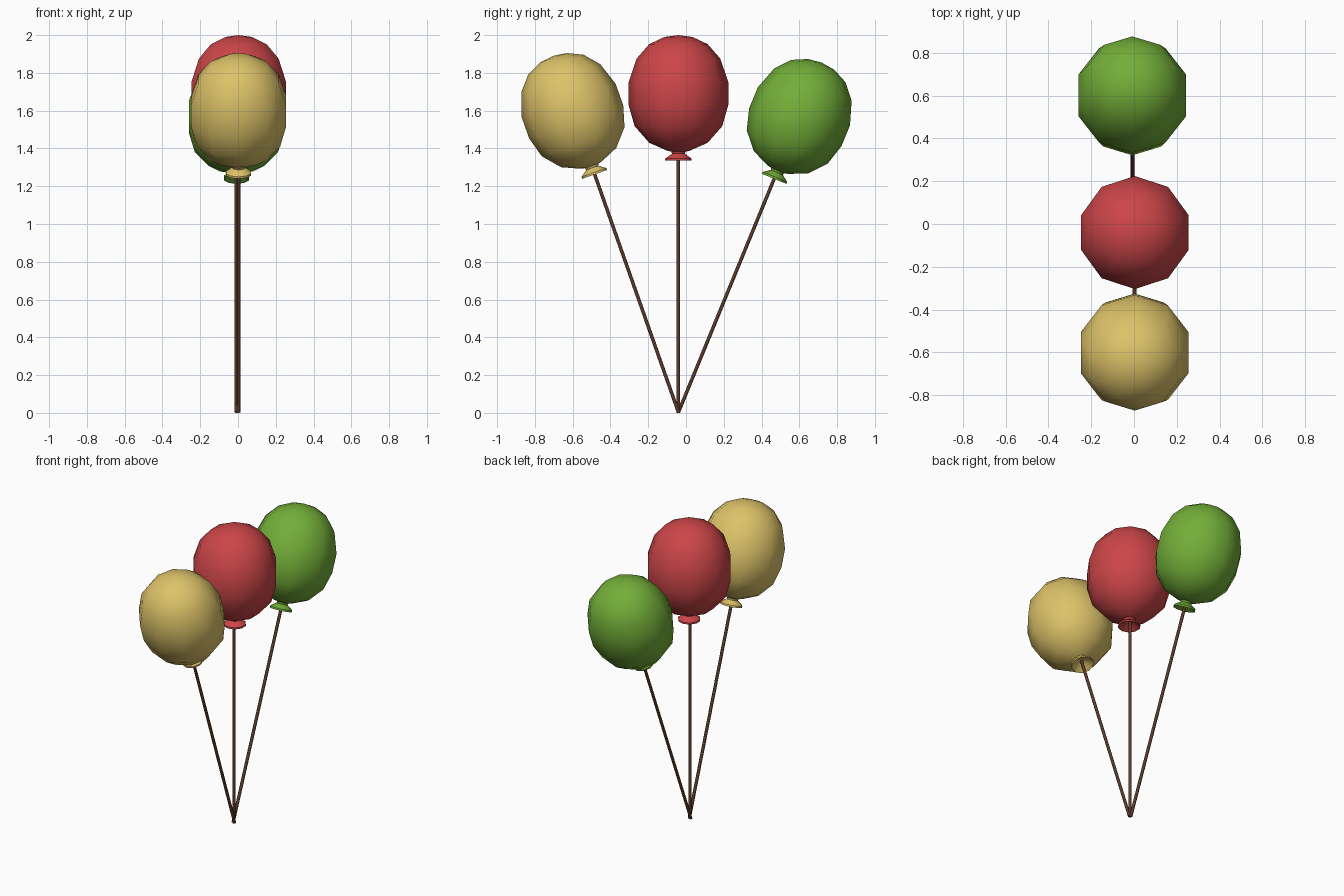
import bpy, bmesh, math
from mathutils import Matrix, Vector

if "Cube" in bpy.data.objects:
    bpy.data.objects.remove(bpy.data.objects["Cube"])

def material(name, rgb):
    m = bpy.data.materials.new(name)
    m.diffuse_color = (*rgb, 1)
    m.use_nodes = True
    m.node_tree.nodes["Principled BSDF"].inputs["Base Color"].default_value = m.diffuse_color
    return m

def lathe(name, profile, sides, start, mat, matrix):
    """Spin an (r, z) profile round z; points with r = 0 become poles."""
    bm = bmesh.new()
    rings = []
    for r, z in profile:
        if r == 0:
            rings.append([bm.verts.new((0, 0, z))])
        else:
            rings.append([bm.verts.new((r * math.cos(start + 2 * math.pi * i / sides),
                                        r * math.sin(start + 2 * math.pi * i / sides), z))
                          for i in range(sides)])
    for a, b in zip(rings, rings[1:]):
        for i in range(sides):
            j = (i + 1) % sides
            quad = [a[i % len(a)], a[j % len(a)], b[j % len(b)], b[i % len(b)]]
            bm.faces.new(list(dict.fromkeys(quad)))
    bmesh.ops.recalc_face_normals(bm, faces=bm.faces)
    bm.transform(matrix)
    me = bpy.data.meshes.new(name)
    bm.to_mesh(me)
    bm.free()
    me.materials.append(mat)
    ob = bpy.data.objects.new(name, me)
    bpy.context.collection.objects.link(ob)
    bpy.ops.object.select_all(action='DESELECT')
    ob.select_set(True)
    bpy.context.view_layer.objects.active = ob
    bpy.ops.object.shade_smooth_by_angle(angle=math.radians(50))
    return ob

# Balloon skin, from crown to neck
BALLOON = [(0, 2.0), (0.075, 1.99), (0.155, 1.952), (0.222, 1.875), (0.264, 1.75),
           (0.264, 1.63), (0.232, 1.518), (0.155, 1.43), (0.06, 1.388), (0, 1.375)]
# Flared knot with a hollow underside
KNOT = [(0, 1.392), (0.04, 1.388), (0.034, 1.372), (0.07, 1.346), (0.07, 1.335),
        (0.055, 1.342), (0.022, 1.368), (0, 1.37)]
STRING = [(0, 0), (0.01, 0), (0.01, 1.38), (0, 1.38)]

brown = material("string brown", (0.10, 0.042, 0.022))
# colour name, linear colour, lean angle about x, x offset
SET = [("red", (0.60, 0.06, 0.065), 0, 0.004),
       ("yellow", (0.72, 0.54, 0.14), 19.4, 0.003),
       ("green", (0.17, 0.42, 0.04), -22.3, -0.008)]

for colour, rgb, lean, x in SET:
    mat = material("balloon " + colour, rgb)
    # every balloon leans about the shared point where the strings meet
    z = 0.01 * abs(math.sin(math.radians(lean)))
    m = Matrix.Translation(Vector((x, -0.04, z))) @ Matrix.Rotation(math.radians(lean), 4, 'X')
    lathe(colour + "_balloon", BALLOON, 10, math.pi / 2, mat, m)
    lathe(colour + "_knot", KNOT, 10, math.pi / 2, mat, m)
    lathe(colour + "_string", STRING, 8, math.pi / 8, brown,
          m @ Matrix.Translation((-0.006 if lean == 0 else 0, 0, 0)))
